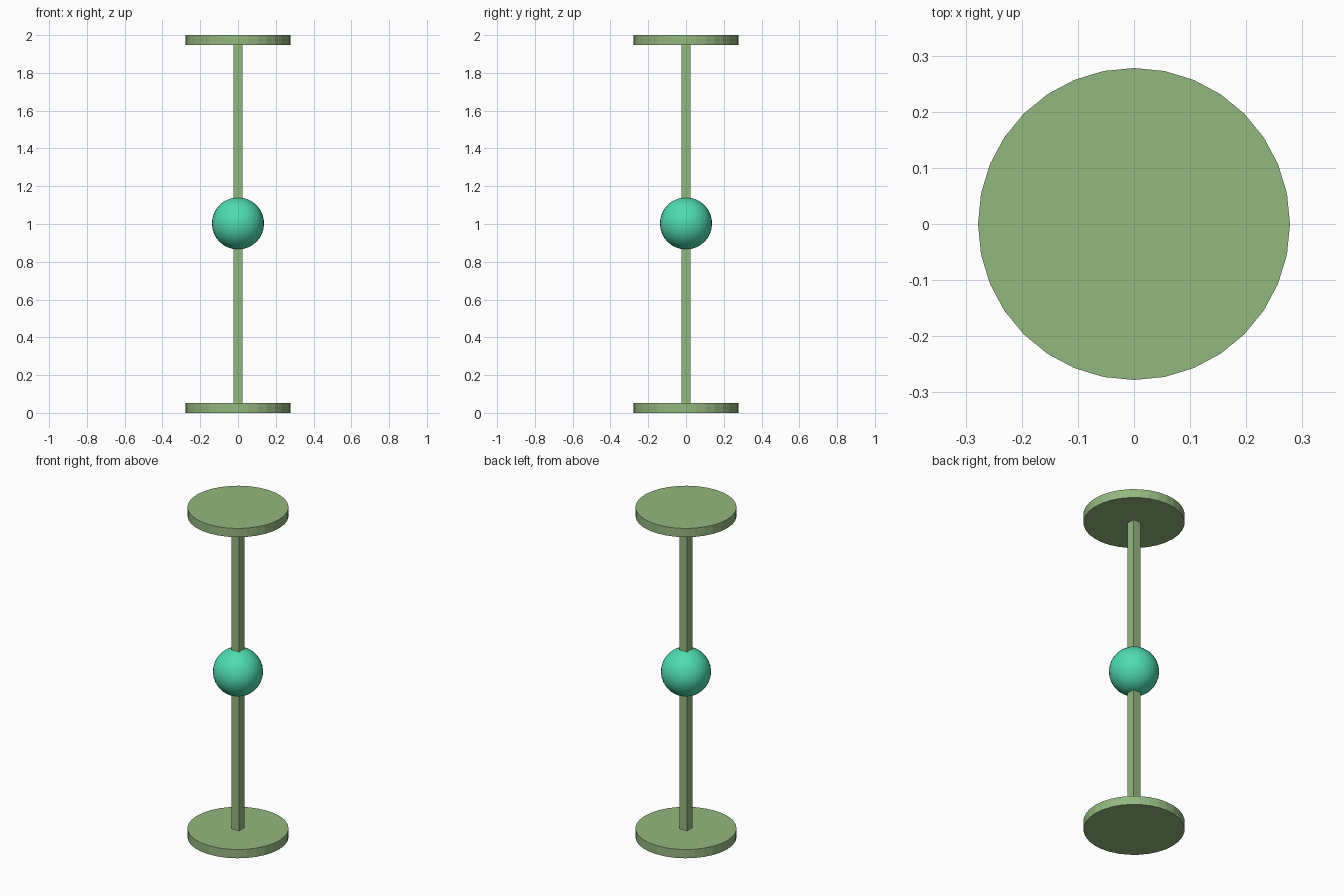
import bpy

if "Cube" in bpy.data.objects:
    bpy.data.objects.remove(bpy.data.objects["Cube"])


def material(name, color):
    mat = bpy.data.materials.new(name)
    mat.diffuse_color = (*color, 1.0)
    mat.use_nodes = True
    mat.node_tree.nodes["Principled BSDF"].inputs["Base Color"].default_value = mat.diffuse_color
    return mat


GREEN = material("soft_green", (0.29, 0.48, 0.21))
TEAL = material("teal", (0.08, 0.71, 0.44))

DISC_RADIUS, DISC_HEIGHT = 0.278, 0.053
ROD_WIDTH = 0.05


def finish(name, mat):
    obj = bpy.context.object
    obj.name = name
    obj.data.materials.append(mat)
    return obj


# Flat end discs
for name, z in (("bottom_disc", DISC_HEIGHT / 2), ("top_disc", 2 - DISC_HEIGHT / 2)):
    bpy.ops.mesh.primitive_cylinder_add(vertices=32, radius=DISC_RADIUS,
                                        depth=DISC_HEIGHT, location=(0, 0, z))
    finish(name, GREEN)

# Square rod between the discs
bpy.ops.mesh.primitive_cube_add(size=1, location=(0, 0, 1))
rod = finish("rod", GREEN)
rod.scale = (ROD_WIDTH, ROD_WIDTH, 2 - 2 * DISC_HEIGHT)
bpy.ops.object.transform_apply(location=False, rotation=False, scale=True)

# Smooth ball in the middle
bpy.ops.mesh.primitive_uv_sphere_add(segments=32, ring_count=16, radius=0.138,
                                     location=(0, 0, 1.003))
finish("centre_ball", TEAL)
bpy.ops.object.shade_smooth()
